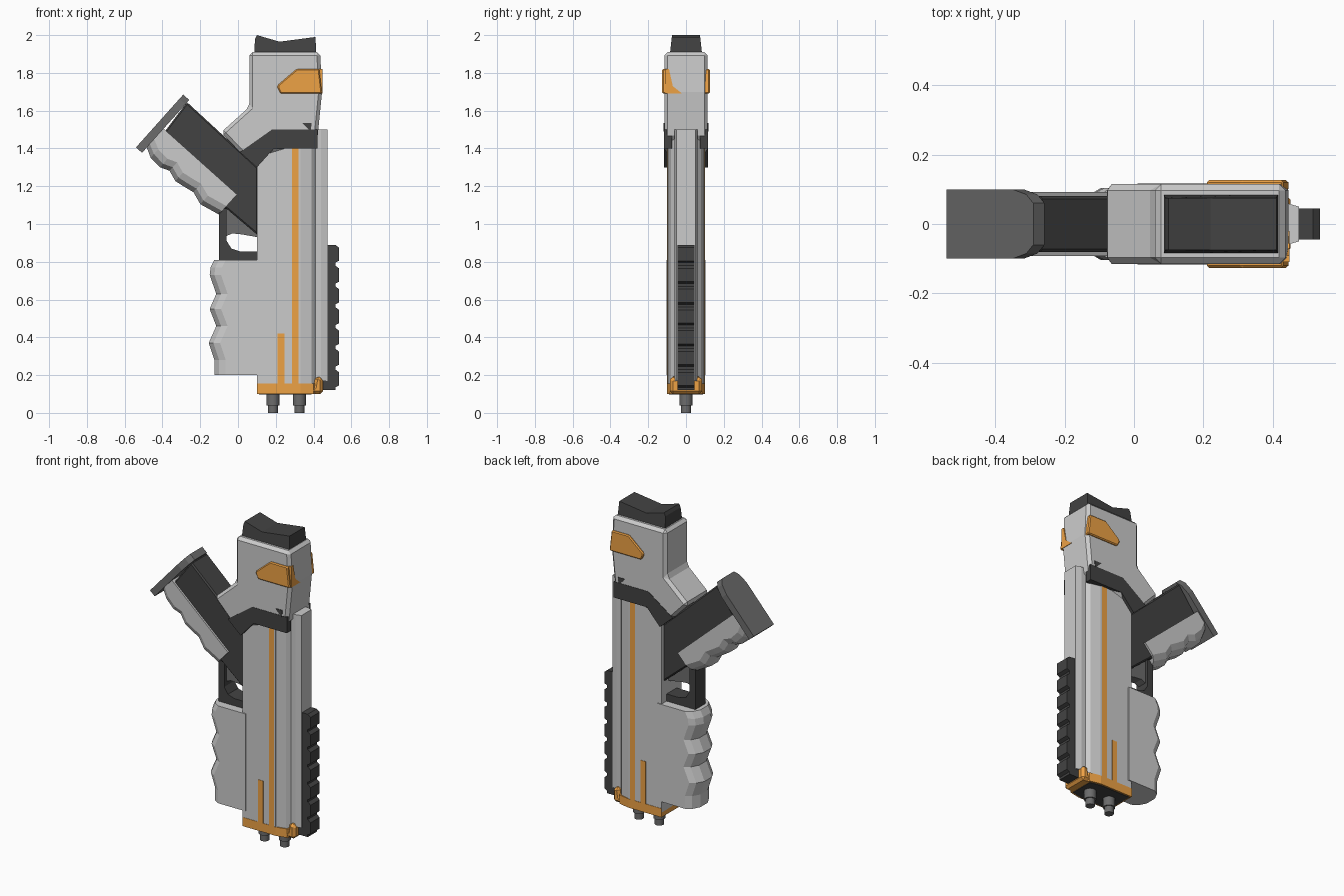
import bpy
import bmesh
from mathutils import Vector

default_cube = bpy.data.objects.get("Cube")
if default_cube:
    bpy.data.objects.remove(default_cube, do_unlink=True)


def make_material(name, colour):
    material = bpy.data.materials.new(name)
    material.use_nodes = True
    material.diffuse_color = (*colour, 1)
    shader = material.node_tree.nodes["Principled BSDF"]
    shader.inputs["Base Color"].default_value = (*colour, 1)
    shader.inputs["Roughness"].default_value = 0.6
    return material


DARK = make_material("dark polymer", (0.055, 0.055, 0.055))
STEEL = make_material("dark steel", (0.15, 0.15, 0.15))
ORANGE = make_material("orange accent", (0.85, 0.36, 0.06))


def loft(name, rings, material=None, bevel=0):
    """Skin a closed solid through rings with equal point counts."""
    bm = bmesh.new()
    loops = [[bm.verts.new(point) for point in ring] for ring in rings]
    for low, high in zip(loops, loops[1:]):
        for i in range(len(low)):
            j = (i + 1) % len(low)
            bm.faces.new((low[i], low[j], high[j], high[i]))
    bm.faces.new(loops[0][::-1])
    bm.faces.new(loops[-1])
    bmesh.ops.recalc_face_normals(bm, faces=bm.faces)
    mesh = bpy.data.meshes.new(name)
    bm.to_mesh(mesh)
    bm.free()
    obj = bpy.data.objects.new(name, mesh)
    bpy.context.collection.objects.link(obj)
    if material:
        mesh.materials.append(material)
    if bevel:
        modifier = obj.modifiers.new("edge bevel", "BEVEL")
        modifier.width = bevel
        modifier.segments = 1
        modifier.limit_method = "ANGLE"
    return obj


def side_prism(name, profile, y0, y1, material=None, bevel=0):
    """Extrude a side profile (x, z) from y0 to y1."""
    return loft(name, [[(x, y, z) for x, z in profile] for y in (y0, y1)], material, bevel)


def centred(name, profile, half, material=None, bevel=0):
    return side_prism(name, profile, -half, half, material, bevel)


def column(name, plan, z0, z1, material=None):
    """Extrude a half plan (x, y), mirrored across y, from z0 to z1."""
    outline = plan + [(x, -y) for x, y in reversed(plan)]
    return loft(name, [[(x, y, z) for x, y in outline] for z in (z0, z1)], material)


def rect(x0, x1, z0, z1):
    return [(x0, z0), (x1, z0), (x1, z1), (x0, z1)]


def scalloped_grip(name, origin, axis, outward, half, stations):
    """Hand grip with a rounded, finger-grooved outer edge."""
    origin, axis, outward = Vector(origin), Vector(axis), Vector(outward)
    rings = []
    for along, depth in stations:
        section = [(0, half), (depth - 0.06, half), (depth - 0.025, half * 0.8), (depth, half * 0.35)]
        section += [(d, -y) for d, y in reversed(section)]
        rings.append([origin + axis * along + outward * d + Vector((0, y, 0)) for d, y in section])
    return loft(name, rings)


# Main body and front spine
body = [(0.10, 0.13), (0.10, 1.30), (0.19, 1.41), (0.33, 1.41), (0.33, 0.13)]
centred("body", body, 0.098)
column("body_nose", [(0.32, 0.098), (0.39, 0.08), (0.41, 0.06)], 0.13, 1.45)
column("front_spine", [(0.38, 0.06), (0.44, 0.06), (0.475, 0.05)], 0.17, 1.50)

# Orange muzzle collar with dark underside
column("muzzle_collar", [(0.10, 0.1), (0.33, 0.1), (0.40, 0.085), (0.42, 0.06)], 0.10, 0.155, ORANGE)
column("muzzle_plate", [(0.11, 0.09), (0.32, 0.09), (0.39, 0.075)], 0.097, 0.12, DARK)
clip = [(0.36, 0.10), (0.45, 0.10), (0.45, 0.185), (0.41, 0.195), (0.40, 0.14)]
centred("collar_clip", clip, 0.085, ORANGE, 0.015)

# Twin muzzles
for side, x in (("rear", 0.185), ("front", 0.325)):
    for part, radius, z0, z1 in (("barrel", 0.035, 0.04, 0.11), ("tip", 0.027, 0, 0.045)):
        bpy.ops.mesh.primitive_cylinder_add(
            vertices=16, radius=radius, depth=z1 - z0, location=(x, 0, (z0 + z1) / 2))
        cylinder = bpy.context.object
        cylinder.name = f"{side}_muzzle_{part}"
        cylinder.data.materials.append(STEEL)
        bpy.ops.object.shade_smooth_by_angle()

# Upper housing and its end cap
housing = [(0.06, 1.91), (0.06, 1.62), (-0.09, 1.485), (0.02, 1.37), (0.12, 1.36),
           (0.42, 1.45), (0.445, 1.70), (0.435, 1.91)]
centred("upper_housing", housing, 0.115, bevel=0.018)
cap_rings = []
for y, inset in ((-0.075, 0), (0.075, 0)):
    cap_rings.append([(x, y * (1.15 if z < 1.92 else 1), z) for x, z in
                      [(0.085, 1.89), (0.09, 1.98), (0.10, 2.0), (0.22, 1.965), (0.41, 1.99), (0.415, 1.89)]])
loft("end_cap", cap_rings, DARK)

# Dark band, stripes and badges on both sides
band = [(0.01, 1.38), (0.10, 1.30), (0.19, 1.40), (0.42, 1.40), (0.42, 1.50), (0.18, 1.50)]
badge = [(0.21, 1.72), (0.225, 1.69), (0.445, 1.69), (0.43, 1.82), (0.31, 1.82), (0.21, 1.735)]
for side, s in (("left", 1), ("right", -1)):
    side_prism(f"{side}_band", band, s * 0.075, s * 0.117, DARK)
    side_prism(f"{side}_latch", [(0.34, 1.535), (0.39, 1.535), (0.385, 1.49)], s * 0.09, s * 0.118, DARK)
    side_prism(f"{side}_long_stripe", rect(0.285, 0.32, 0.15, 1.40), s * 0.09, s * 0.1, ORANGE)
    side_prism(f"{side}_short_stripe", rect(0.21, 0.245, 0.15, 0.42), s * 0.09, s * 0.1, ORANGE)
    side_prism(f"{side}_badge", badge, s * 0.095, s * 0.126, ORANGE, 0.006)
wrap = [(-0.11, 1.69), (-0.02, 1.69), (-0.07, 1.73), (-0.09, 1.82), (-0.11, 1.82)]
loft("badge_wrap", [[(x, y, z) for y, z in wrap] for x in (0.42, 0.447)], ORANGE)

# Toothed accessory rail
PITCH = 0.11
rail = [(0.44, 0.12), (0.44, 0.32), (0.47, 0.38), (0.47, 0.89)]
for i in reversed(range(7)):
    z = 0.12 + i * PITCH
    rail += [(0.515, z + PITCH), (0.535, z + 0.095), (0.535, z + 0.025), (0.515, z + 0.015)]
rail.append((0.515, 0.12))
centred("accessory_rail", rail, 0.045, DARK)

# Foregrip
foregrip = [(0, 0.25), (0.08, 0.25), (0.17, 0.28), (0.26, 0.24), (0.35, 0.275),
            (0.43, 0.24), (0.53, 0.275), (0.57, 0.27), (0.61, 0.25)]
scalloped_grip("foregrip", (0.125, 0, 0.2), (0, 0, 1), (-1, 0, 0), 0.104, foregrip)

# Rear grip: dark core, grooved panel and butt plate
core = [(-0.27, 1.645), (0.105, 1.30), (0.105, 0.94), (-0.06, 1.08), (-0.11, 1.09), (-0.44, 1.42)]
centred("grip_core", core, 0.08, DARK, 0.008)
AXIS, OUTWARD = Vector((0.745, 0, -0.667)), Vector((-0.667, 0, -0.745))
panel = [(0, 0.13), (0.06, 0.16), (0.13, 0.165), (0.18, 0.145), (0.24, 0.165),
         (0.30, 0.155), (0.35, 0.145), (0.42, 0.168), (0.53, 0.143)]
scalloped_grip("grip_panel", (-0.40, 0, 1.51), AXIS, OUTWARD, 0.092, panel)
plate_top = Vector((-0.29, 0, 1.685))
outline = [(0, 0.06), (0.03, 0.085), (0.09, 0.1), (0.375, 0.1)]
outline += [(d, -y) for d, y in reversed(outline)]
loft("butt_plate", [[plate_top + AXIS * t + OUTWARD * d + Vector((0, y, 0)) for d, y in outline]
                    for t in (0, 0.043)], STEEL)

# Trigger guard and trigger
guard = [(-0.10, 1.10), (-0.10, 0.80), (0.11, 0.80), (0.11, 0.855), (0.01, 0.855),
         (-0.035, 0.87), (-0.06, 0.91), (-0.06, 1.10)]
centred("trigger_guard", guard, 0.05, DARK)
trigger = [(-0.065, 1.09), (-0.065, 0.935), (-0.03, 0.95), (0.02, 0.945), (0.105, 0.93), (0.105, 1.09)]
centred("trigger", trigger, 0.03, STEEL)
